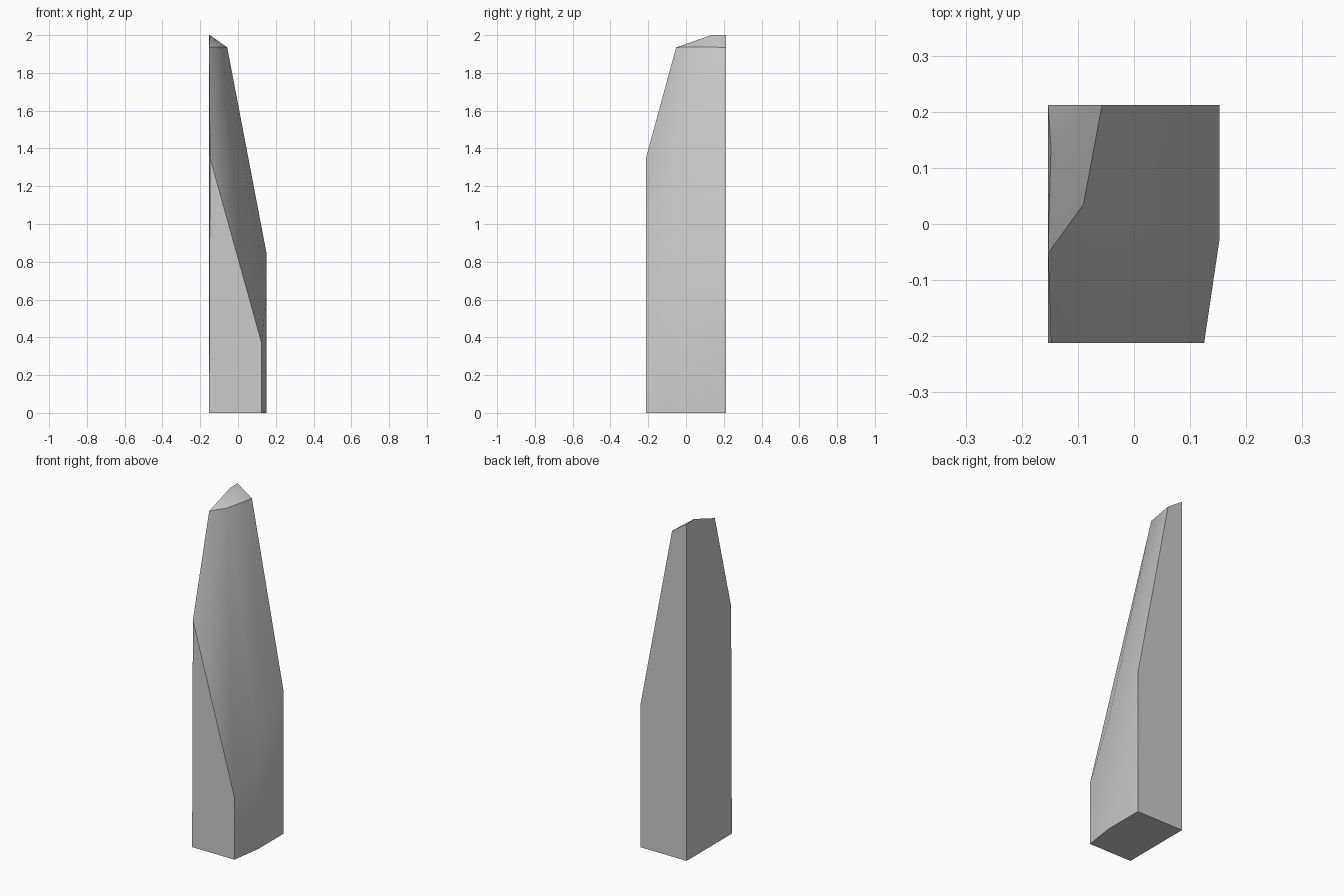
import bpy
import bmesh
import math

cube = bpy.data.objects.get("Cube")
if cube:
    bpy.data.objects.remove(cube, do_unlink=True)

LEFT, RIGHT, FRONT, BACK = -0.153, 0.152, -0.212, 0.212

# Footprint with a slightly angled right side
footprint = [(LEFT, FRONT), (0.125, FRONT), (RIGHT, -0.03), (RIGHT, BACK), (LEFT, BACK)]
# Height where the slanted cut starts, around the front and right sides
shoulder = [(-0.148, FRONT, 1.35), (0.125, FRONT, 0.37), (RIGHT, -0.03, 0.65), (RIGHT, BACK, 0.84)]
# Rim of the broken tip and its crest
rim = [(LEFT, -0.052, 1.935), (-0.09, 0.035, 1.938), (-0.057, BACK, 1.935)]
crest = [(-0.148, 0.135, 2.0), (LEFT, BACK, 2.0)]

# Convex shard spanning the outlines
bm = bmesh.new()
for point in [(x, y, 0) for x, y in footprint] + shoulder + rim + crest:
    bm.verts.new(point)
bmesh.ops.convex_hull(bm, input=bm.verts)
bmesh.ops.dissolve_limit(bm, angle_limit=math.radians(0.3), verts=bm.verts, edges=bm.edges)
bmesh.ops.recalc_face_normals(bm, faces=bm.faces)
mesh = bpy.data.meshes.new("stone_shard")
bm.to_mesh(mesh)
bm.free()

shard = bpy.data.objects.new("stone_shard", mesh)
bpy.context.collection.objects.link(shard)

# Plain grey stone
stone = bpy.data.materials.new("grey_stone")
stone.use_nodes = True
grey = (0.6, 0.6, 0.6, 1)
stone.diffuse_color = grey
stone.node_tree.nodes["Principled BSDF"].inputs["Base Color"].default_value = grey
mesh.materials.append(stone)

# Soft facets, crisp outer edges
bpy.ops.object.select_all(action="DESELECT")
shard.select_set(True)
bpy.context.view_layer.objects.active = shard
bpy.ops.object.shade_smooth_by_angle(angle=math.radians(30))
